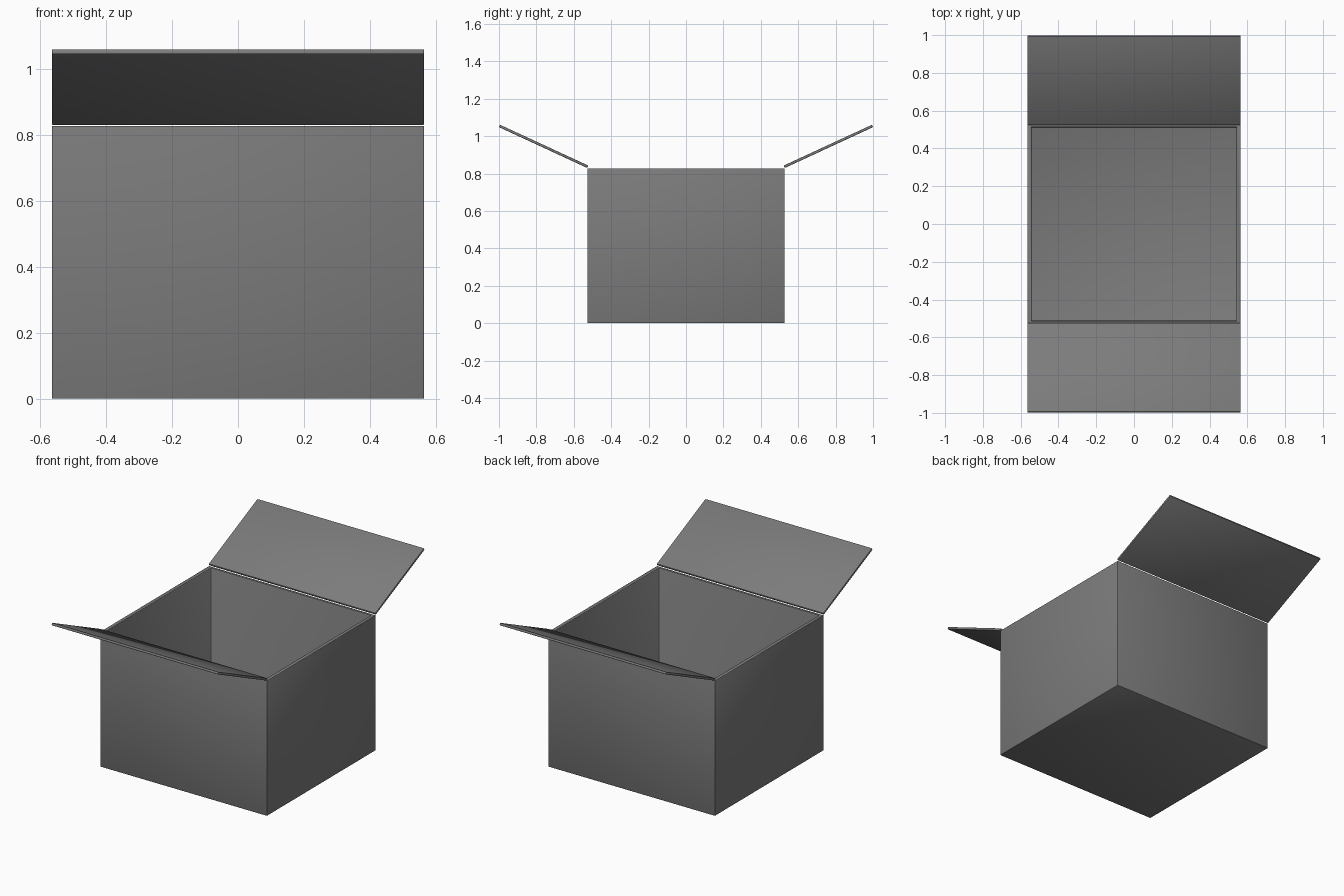
import bpy, bmesh
from math import radians
from mathutils import Matrix

if "Cube" in bpy.data.objects:
    bpy.data.objects.remove(bpy.data.objects["Cube"])

W, D, H = 1.13, 1.054, 0.828   # outer box size
TX, TY = 0.022, 0.014          # side and front wall thickness

# Dark grey cardboard
dark = bpy.data.materials.new("dark_card")
dark.diffuse_color = (0.2, 0.2, 0.2, 1)
dark.use_nodes = True
dark.node_tree.nodes["Principled BSDF"].inputs["Base Color"].default_value = dark.diffuse_color


def finish(name, bm):
    bmesh.ops.recalc_face_normals(bm, faces=bm.faces[:])
    for f in bm.faces:
        f.smooth = True
    mesh = bpy.data.meshes.new(name)
    bm.to_mesh(mesh)
    bm.free()
    mesh.materials.append(dark)
    ob = bpy.data.objects.new(name, mesh)
    bpy.context.collection.objects.link(ob)
    bev = ob.modifiers.new("soft_edges", 'BEVEL')
    bev.width = 0.003
    bev.segments = 2
    return ob


# Open carton: solid block with its top inset and pushed down to the floor
bm = bmesh.new()
bmesh.ops.create_cube(bm, size=1, matrix=Matrix.Translation((0, 0, H / 2)) @ Matrix.Diagonal((W, D, H, 1)))
top = max(bm.faces, key=lambda f: f.calc_center_median().z)
bmesh.ops.inset_region(bm, faces=[top], thickness=0.01)
for v in top.verts:
    v.co.x = (W / 2 - TX) * (1 if v.co.x > 0 else -1)
    v.co.y = (D / 2 - TY) * (1 if v.co.y > 0 else -1)
inner = bmesh.ops.extrude_discrete_faces(bm, faces=[top])["faces"]
bmesh.ops.translate(bm, verts=inner[0].verts[:], vec=(0, 0, 0.018 - H))
finish("carton_body", bm)

# Two opened lid flaps, tilted up and outwards
for name, side in (("front_flap", -1), ("back_flap", 1)):
    bm = bmesh.new()
    bmesh.ops.create_cube(bm, size=1, matrix=Matrix.Diagonal((W, 0.52, 0.014, 1)))
    flap = finish(name, bm)
    flap.location = (0, side * 0.761, 0.945)
    flap.rotation_euler.x = side * radians(24.8)
